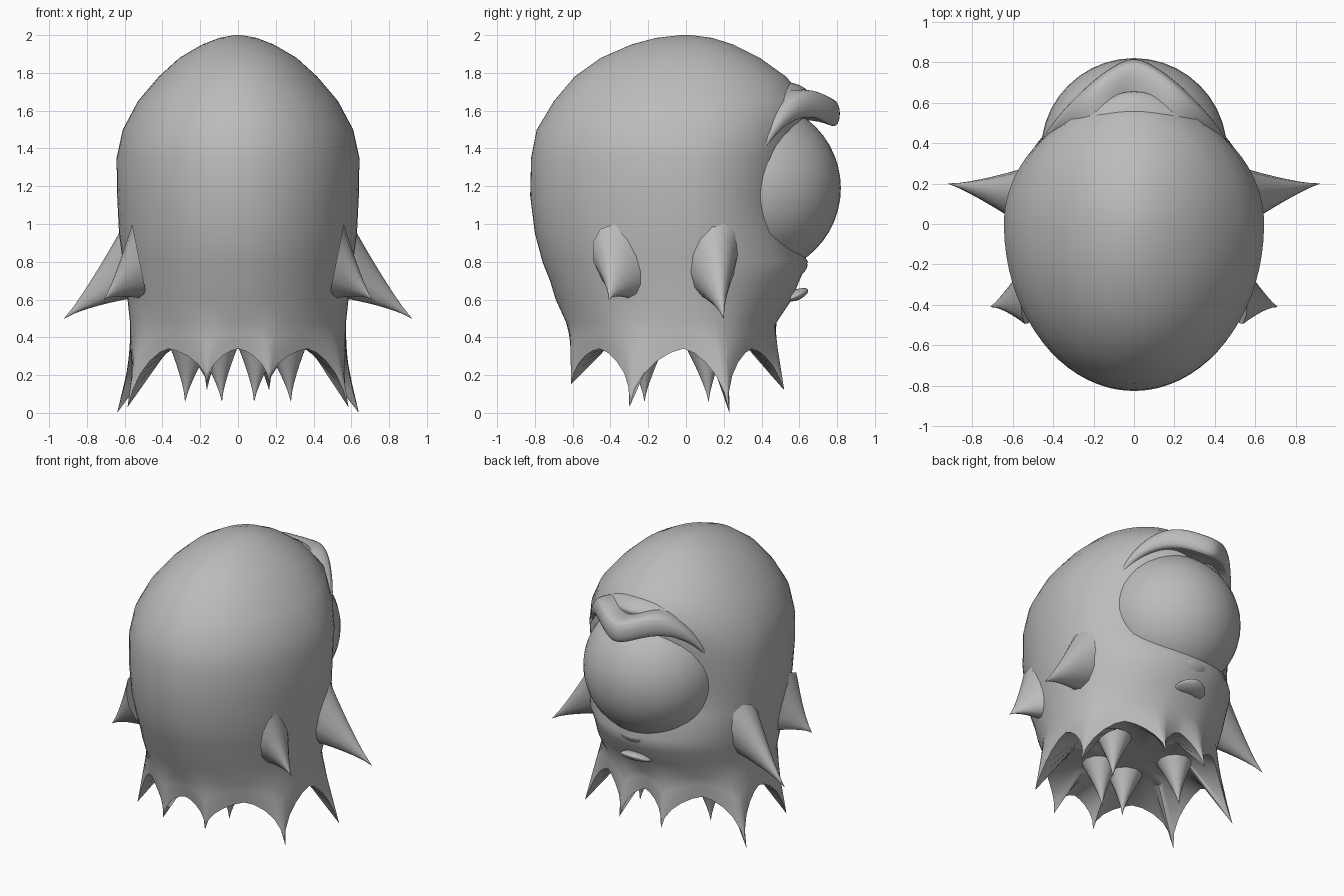
import bpy, math
from mathutils import Vector

if "Cube" in bpy.data.objects:
    bpy.data.objects.remove(bpy.data.objects["Cube"])

grey = bpy.data.materials.new("plain grey")
grey.use_nodes = True
grey.diffuse_color = (0.5, 0.5, 0.5, 1)
grey.node_tree.nodes["Principled BSDF"].inputs["Base Color"].default_value = grey.diffuse_color


def finish(ob, angle=60):
    ob.data.materials.append(grey)
    bpy.ops.object.select_all(action="DESELECT")
    ob.select_set(True)
    bpy.context.view_layer.objects.active = ob
    bpy.ops.object.shade_smooth_by_angle(angle=math.radians(angle))


def loft(name, rings, subdivide=0, angle=60):
    """Skin a list of closed rings and cap both ends."""
    n = len(rings[0])
    verts = [p for ring in rings for p in ring]
    faces = [list(range(n))[::-1], [len(verts) - n + i for i in range(n)]]
    for r in range(len(rings) - 1):
        for i in range(n):
            j = (i + 1) % n
            faces.append([r * n + i, r * n + j, r * n + n + j, r * n + n + i])
    mesh = bpy.data.meshes.new(name)
    mesh.from_pydata(verts, [], faces)
    ob = bpy.data.objects.new(name, mesh)
    bpy.context.collection.objects.link(ob)
    bpy.ops.object.select_all(action="DESELECT")
    ob.select_set(True)
    bpy.context.view_layer.objects.active = ob
    bpy.ops.object.mode_set(mode="EDIT")
    bpy.ops.mesh.select_all(action="SELECT")
    bpy.ops.mesh.normals_make_consistent(inside=False)
    bpy.ops.object.mode_set(mode="OBJECT")
    if subdivide:
        ob.modifiers.new("smooth", "SUBSURF").levels = subdivide
        ob.modifiers["smooth"].render_levels = subdivide
    finish(ob, angle)
    return ob


def spike(name, base, tip, u, v, power=1.5):
    """Thorn that flares into the body at its base."""
    base, tip, u, v = map(Vector, (base, tip, u, v))
    rings = []
    for k in range(8):
        t = k / 7
        s = max((1 - t) ** power, 0.004)
        c = base.lerp(tip, t)
        rings.append([c + s * (u * math.cos(a) + v * math.sin(a))
                      for a in (math.tau * i / 12 for i in range(12))])
    return loft(name, rings)


# Body profile: height, half width, depth to the face, depth to the back
profile = [(2.0, .02, .03, .03), (1.985, .10, .14, .16), (1.95, .19, .25, .29),
           (1.88, .31, .39, .45), (1.78, .42, .53, .59), (1.65, .53, .64, .70),
           (1.5, .61, .62, .79), (1.35, .643, .59, .82), (1.15, .64, .56, .825),
           (.95, .63, .56, .80), (.8, .61, .645, .76), (.7, .595, .60, .72),
           (.6, .585, .56, .69), (.48, .572, .48, .635)]

# Hem points around the skirt, mirrored
half = [(.165, -.61, .15), (.585, -.3, .03), (.64, .23, 0), (.165, .52, .12)]
tips = half + [(-x, y, z) for x, y, z in half[::-1]]


def oval(a, hx, yf, yb, z):
    s = math.sin(a)
    return Vector((hx * math.cos(a), (yf if s > 0 else yb) * s, z))


def tip_angle(p):
    return math.atan2(p[1] / (.5 if p[1] > 0 else .64), p[0] / .6)


columns = []   # angle, closeness to a hem point, that point
STEPS = 10
for i, tip in enumerate(tips):
    after = tips[(i + 1) % len(tips)]
    a, b = tip_angle(tip), tip_angle(after)
    b += math.tau if b < a else 0
    for k in range(STEPS):
        f = k / STEPS
        columns.append((a + (b - a) * f, abs(1 - 2 * f), Vector(tip if f < .5 else after)))

rings = [[oval(a, hx, yf, yb, z) for a, c, t in columns] for z, hx, yf, yb in profile]
for drop in (.35, .7, 1):      # skirt drawn down into the points
    ring = []
    for a, c, t in columns:
        hem = oval(a, .57, .46, .60, .34).lerp(t, c ** 1.7)
        ring.append(oval(a, .572, .48, .635, .48).lerp(hem, drop))
    rings.append(ring)
rings.append([oval(a, .40, .32, .42, .37) for a, c, t in columns])
rings.append([oval(a, .08, .08, .08, .36) for a, c, t in columns])
loft("body", rings)

# Thorns on the sides and under the body
for side, word in ((1, "left"), (-1, "right")):
    spike(word + "_face_side_thorn", (.53 * side, .13, .83), (.92 * side, .2, .5),
          (0, .15, .03), (.05 * side, 0, .21), 1.25)
    spike(word + "_rear_side_thorn", (.52 * side, -.33, .80), (.71 * side, -.41, .6),
          (0, .16, 0), (.04 * side, -.05, .2), 1.25)
    spike(word + "_inner_thorn", (.25 * side, .10, .40), (.28 * side, .12, .06),
          (.13, 0, 0), (0, .13, 0), 1.3)
    spike(word + "_centre_thorn", (.11 * side, -.22, .40), (.085 * side, -.22, .06),
          (.13, 0, 0), (0, .13, 0), 1.3)

# Single large eye
bpy.ops.mesh.primitive_uv_sphere_add(segments=40, ring_count=24, radius=.46, location=(0, .36, 1.19))
bpy.context.object.name = "eye"
finish(bpy.context.object)


def mirrored(path):
    return [(-x, y, z) for x, y, z in path[:0:-1]] + path


def ridge(name, path, section, inset):
    """Sweep a section of (depth, height) along a path, sinking toward the head."""
    rings = []
    for x, y, z in mirrored(path):
        out = Vector((x, y - .1, 0)).normalized()
        taper = 1 - .6 * (abs(x) / path[-1][0]) ** 4
        rings.append([Vector((x, y, z)) + out * (d * inset) + Vector((0, 0, h * taper))
                      for d, h in section])
    return loft(name, rings, 2)


# Heavy brow with a dip in the middle, forehead fold above it
brow = [(0, .83, 1.585), (.08, .80, 1.60), (.18, .735, 1.635), (.29, .635, 1.635),
        (.39, .525, 1.56), (.45, .44, 1.45), (.475, .375, 1.33)]
ridge("brow", brow, [(-.28, .06), (-.1, .09), (-.01, .07), (0, -.03), (-.03, -.09), (-.1, -.04), (-.28, -.04)], 1)
fold = [(0, .66, 1.70), (.14, .62, 1.70), (.28, .53, 1.67), (.38, .43, 1.61)]
ridge("forehead_fold", fold, [(-.2, .06), (-.05, .05), (.02, -.01), (0, -.06), (-.2, -.06)], 1)

# Eyelid rim and small mouth below the eye
lid = [(0, .66, .79), (.14, .62, .80), (.27, .54, .84), (.37, .45, .90)]
ridge("lower_eyelid", lid, [(-.12, .03), (0, .02), (0, -.03), (-.06, -.09), (-.14, -.09)], 1)
lip = [(0, .655, .645), (.06, .64, .64), (.13, .585, .61)]
ridge("lower_lip", lip, [(-.1, .01), (0, .025), (0, -.01), (-.05, -.05), (-.12, -.06)], 1)
